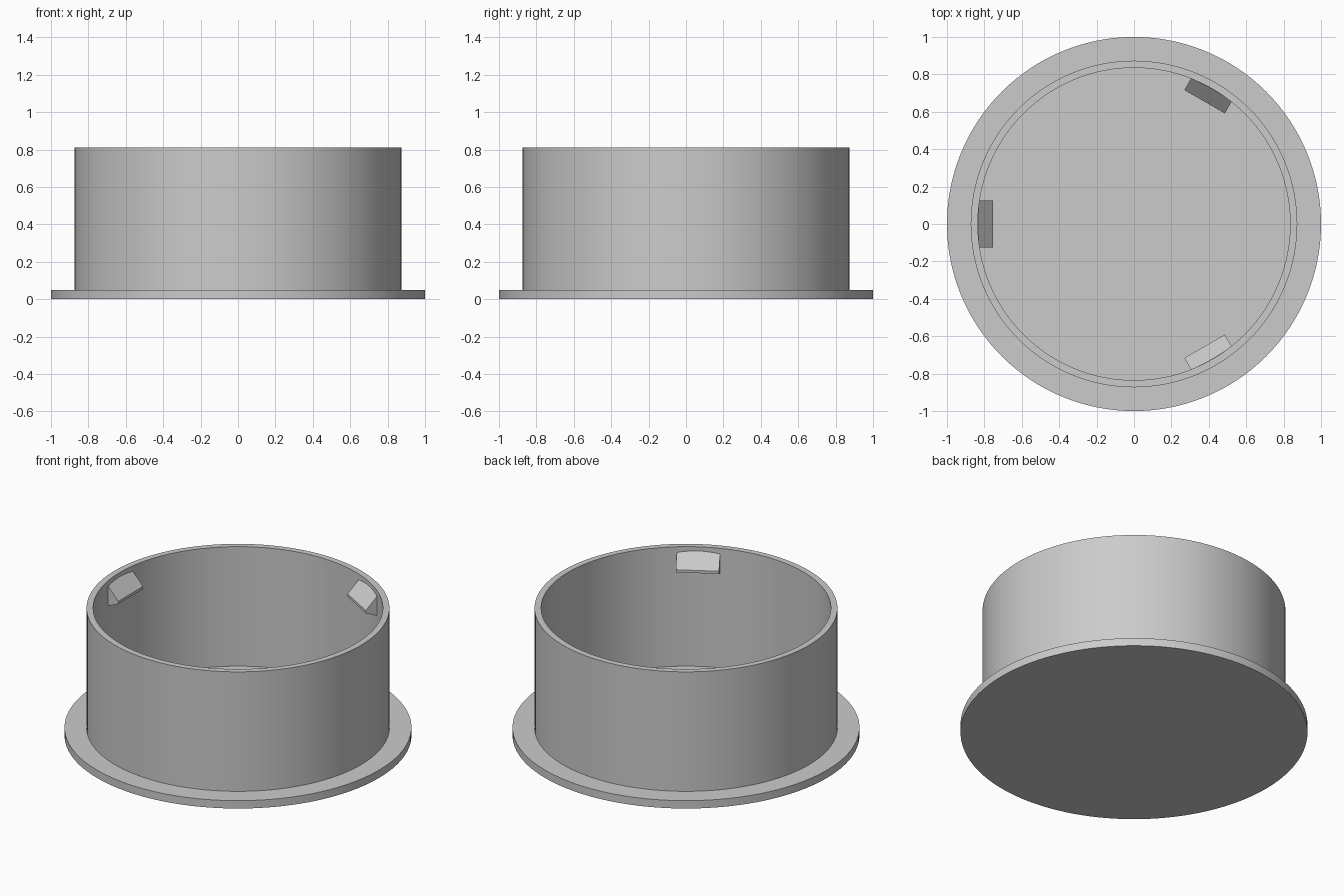
import bpy
import bmesh
from math import cos, sin, radians, tau
from mathutils import Vector

default = bpy.data.objects.get("Cube")
if default:
    bpy.data.objects.remove(default, do_unlink=True)

GREY = (0.6, 0.6, 0.6, 1.0)
grey = bpy.data.materials.new("plain grey")
grey.use_nodes = True
grey.diffuse_color = GREY
grey.node_tree.nodes["Principled BSDF"].inputs["Base Color"].default_value = GREY


def add_object(name, bm):
    """Turn a bmesh into a grey object with sharp edges kept."""
    bmesh.ops.recalc_face_normals(bm, faces=bm.faces)
    mesh = bpy.data.meshes.new(name)
    bm.to_mesh(mesh)
    bm.free()
    mesh.materials.append(grey)
    obj = bpy.data.objects.new(name, mesh)
    bpy.context.collection.objects.link(obj)
    bpy.ops.object.select_all(action='DESELECT')
    obj.select_set(True)
    bpy.context.view_layer.objects.active = obj
    bpy.ops.object.shade_smooth_by_angle(angle=radians(30))
    return obj


def lathe(name, profile, steps=128):
    """Spin an (r, z) profile around the vertical axis."""
    bm = bmesh.new()
    verts = [bm.verts.new((r, 0, z)) for r, z in profile]
    edges = [bm.edges.new(pair) for pair in zip(verts, verts[1:])]
    bmesh.ops.spin(bm, geom=verts + edges, cent=(0, 0, 0), axis=(0, 0, 1),
                   angle=tau, steps=steps, use_duplicate=False)
    bmesh.ops.remove_doubles(bm, verts=bm.verts, dist=0.0005)
    return add_object(name, bm)


def clip(name, angle, profile, half_width):
    """Extrude an (r, z) profile sideways, facing the centre."""
    out = Vector((cos(angle), sin(angle), 0))
    side = Vector((-sin(angle), cos(angle), 0))
    bm = bmesh.new()
    start = [bm.verts.new(out * r - side * half_width + Vector((0, 0, z)))
             for r, z in profile]
    face = bm.faces.new(start)
    result = bmesh.ops.extrude_face_region(bm, geom=[face], use_keep_orig=True)
    moved = [g for g in result["geom"] if isinstance(g, bmesh.types.BMVert)]
    bmesh.ops.translate(bm, verts=moved, vec=side * half_width * 2)
    return add_object(name, bm)


# Flanged base, round wall and inner floor as one turned shell
FLANGE_TOP = 0.05
RIM = 0.81
OUTER, INNER = 0.873, 0.835
lathe("flanged_cup", [
    (0, 0), (1, 0), (1, FLANGE_TOP), (OUTER, FLANGE_TOP), (OUTER, RIM),
    (INNER, RIM), (INNER, FLANGE_TOP), (0, FLANGE_TOP)])

# Three wedge clips inside the rim, rooted in the wall
CLIP = [(0.85, 0.80), (0.755, 0.697), (0.755, 0.68), (0.85, 0.64)]
for label, degrees in (("back", 60), ("right", 180), ("front", 300)):
    clip(label + "_clip", radians(degrees), CLIP, 0.125)
